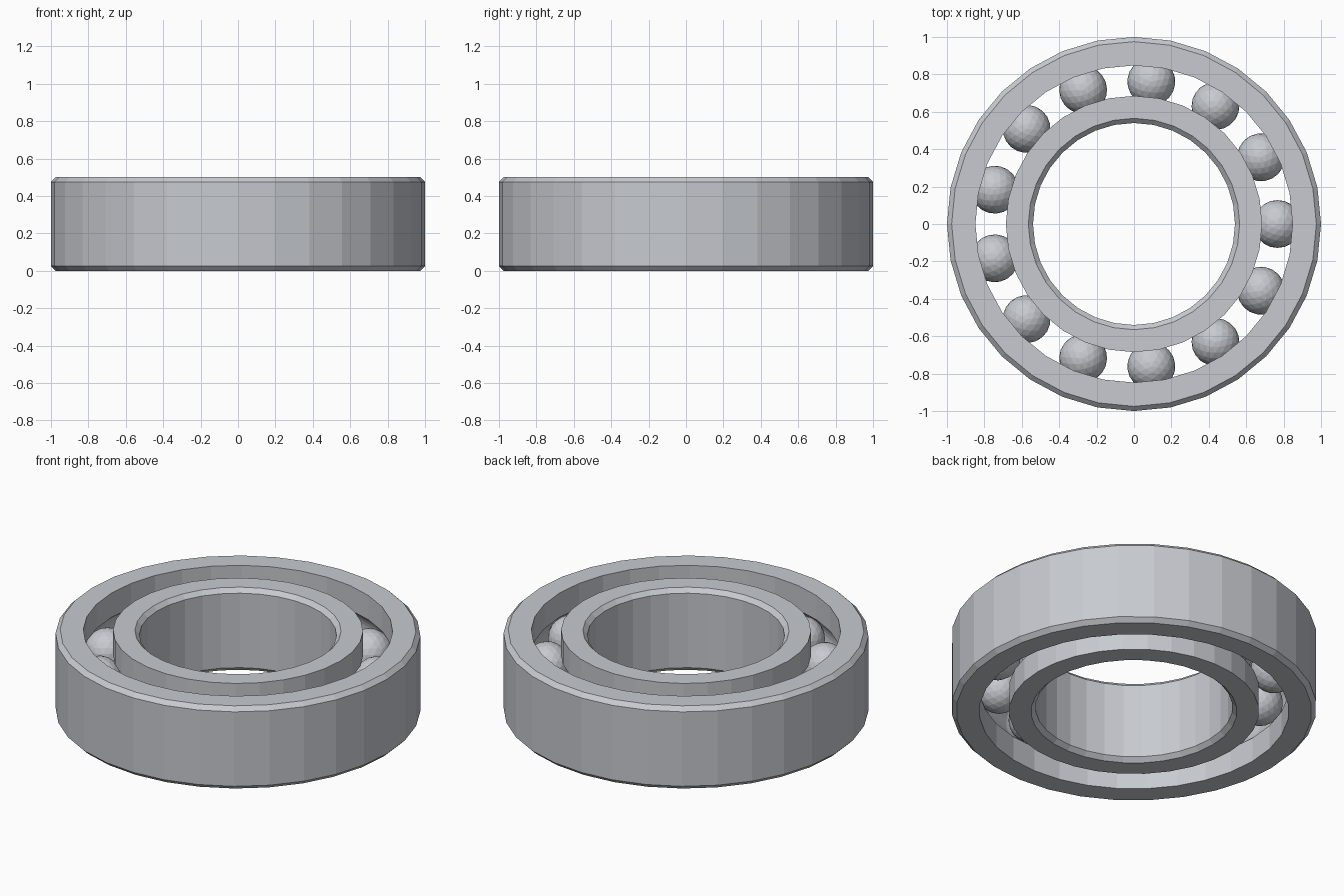
import bpy
import bmesh
from math import sin, cos, pi, sqrt, atan2

SEGMENTS = 32
HEIGHT = 0.5
CHAMFER = 0.025
BALL_COUNT = 13
BALL_RADIUS = 0.128
PITCH_RADIUS = 0.767     # circle through the ball centres
GROOVE_RADIUS = 0.131
GROOVE_STEPS = 10

cube = bpy.data.objects.get("Cube")
if cube:
    bpy.data.objects.remove(cube, do_unlink=True)

# Single steel colour
steel = bpy.data.materials.new("steel grey")
steel.use_nodes = True
colour = (0.57, 0.59, 0.63, 1.0)
steel.diffuse_color = colour
steel.node_tree.nodes["Principled BSDF"].inputs["Base Color"].default_value = colour


def finish(bm, name):
    mesh = bpy.data.meshes.new(name)
    bmesh.ops.recalc_face_normals(bm, faces=bm.faces)
    bm.to_mesh(mesh)
    bm.free()
    mesh.materials.append(steel)
    obj = bpy.data.objects.new(name, mesh)
    bpy.context.collection.objects.link(obj)
    return obj


def race_profile(plain, lip):
    """Section with a chamfered plain wall and a ball groove in the lip wall."""
    side = 1 if lip > plain else -1
    points = [(lip, 0), (plain + side * CHAMFER, 0), (plain, CHAMFER),
              (plain, HEIGHT - CHAMFER), (plain + side * CHAMFER, HEIGHT),
              (lip, HEIGHT)]
    # Groove arc is centred on the ball centre
    offset = lip - PITCH_RADIUS
    half = sqrt(GROOVE_RADIUS ** 2 - offset ** 2)
    spread = atan2(half, abs(offset))
    for i in range(GROOVE_STEPS + 1):
        a = spread * (1 - 2 * i / GROOVE_STEPS)
        points.append((PITCH_RADIUS - side * GROOVE_RADIUS * cos(a),
                       HEIGHT / 2 + GROOVE_RADIUS * sin(a)))
    return points


def lathe(name, profile):
    bm = bmesh.new()
    rings = []
    for s in range(SEGMENTS):
        a = 2 * pi * s / SEGMENTS
        rings.append([bm.verts.new((r * cos(a), r * sin(a), z)) for r, z in profile])
    n = len(profile)
    for s in range(SEGMENTS):
        here, there = rings[s], rings[(s + 1) % SEGMENTS]
        for i in range(n):
            j = (i + 1) % n
            bm.faces.new((here[i], there[i], there[j], here[j]))
    return finish(bm, name)


# Inner and outer races
lathe("outer_race", race_profile(1.0, 0.848))
lathe("inner_race", race_profile(0.54, 0.685))

# Faceted balls, sharing one mesh
bm = bmesh.new()
bmesh.ops.create_icosphere(bm, subdivisions=3, radius=BALL_RADIUS)
first = finish(bm, "ball_1")
for k in range(BALL_COUNT):
    ball = first
    if k:
        ball = bpy.data.objects.new(f"ball_{k + 1}", first.data)
        bpy.context.collection.objects.link(ball)
    a = 2 * pi * k / BALL_COUNT
    ball.location = (PITCH_RADIUS * cos(a), PITCH_RADIUS * sin(a), HEIGHT / 2)
    ball.rotation_euler.z = a
